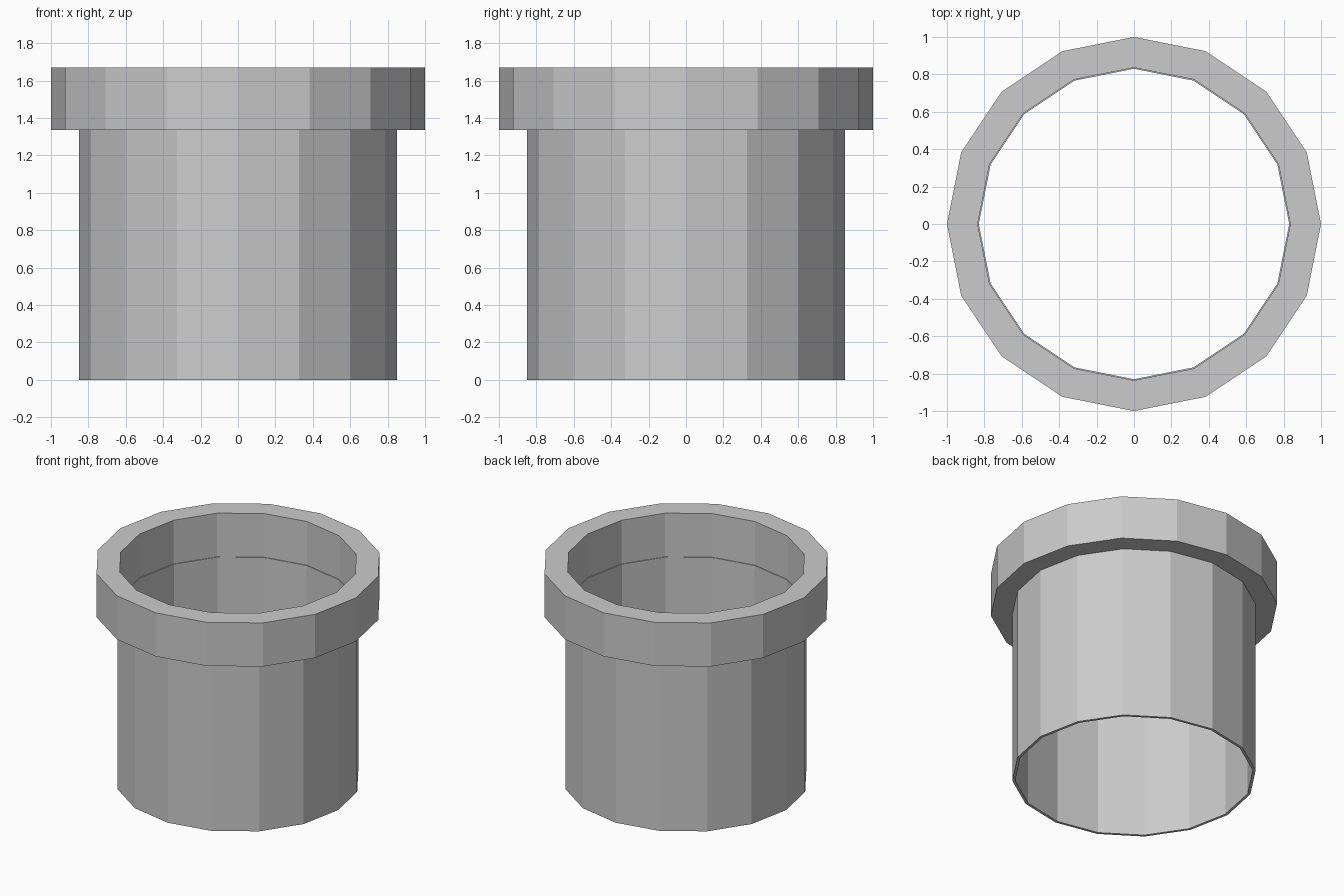
import bpy, bmesh
from math import cos, sin, tau

if "Cube" in bpy.data.objects:
    bpy.data.objects.remove(bpy.data.objects["Cube"])

SIDES = 16

# Closed (radius, z) cross-section: wall, overhanging rim, tiny inner ledge
profile = [(0.85, 0), (0.85, 1.335), (1.0, 1.335), (1.0, 1.67),
           (0.836, 1.67), (0.836, 1.335), (0.83, 1.335), (0.83, 0)]


def lathe(name, section, sides):
    bm = bmesh.new()
    rings = [[bm.verts.new((r * cos(tau * i / sides), r * sin(tau * i / sides), z))
              for r, z in section] for i in range(sides)]
    n = len(section)
    for i in range(sides):
        a, b = rings[i], rings[(i + 1) % sides]
        for j in range(n):
            k = (j + 1) % n
            bm.faces.new((a[j], b[j], b[k], a[k]))
    bmesh.ops.recalc_face_normals(bm, faces=bm.faces)
    mesh = bpy.data.meshes.new(name)
    bm.to_mesh(mesh)
    bm.free()
    obj = bpy.data.objects.new(name, mesh)
    bpy.context.collection.objects.link(obj)
    return obj


# Open flanged pipe
lathe("flanged_pipe", profile, SIDES)
